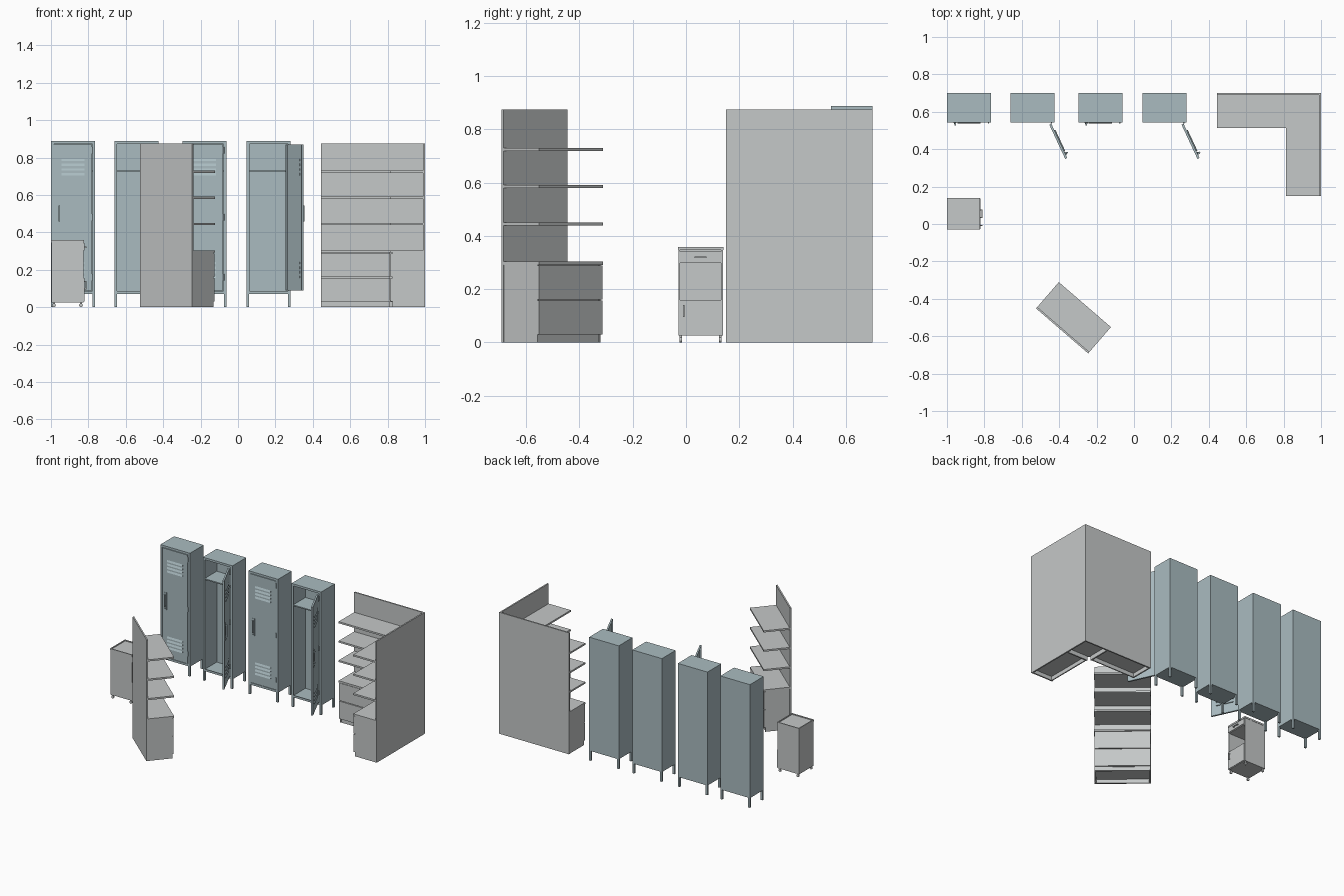
import bpy, bmesh, math
from mathutils import Matrix, Vector

if "Cube" in bpy.data.objects:
    bpy.data.objects.remove(bpy.data.objects["Cube"])


def material(name, rgb):
    m = bpy.data.materials.new(name)
    m.diffuse_color = (*rgb, 1)
    m.use_nodes = True
    m.node_tree.nodes["Principled BSDF"].inputs["Base Color"].default_value = m.diffuse_color
    return m


BLUE = material("blue grey steel", (0.40, 0.50, 0.53))
GREY = material("light grey board", (0.56, 0.58, 0.58))


def place(x, y, deg=0, z=0):
    return Matrix.Translation((x, y, z)) @ Matrix.Rotation(math.radians(deg), 4, 'Z')


def part(name, boxes, mat, mtx, wedge=False):
    """One object from boxes (x0, x1, y0, y1, z0, z1); wedge slopes the upper front back."""
    bm = bmesh.new()
    for x0, x1, y0, y1, z0, z1 in boxes:
        for v in bmesh.ops.create_cube(bm, size=1)['verts']:
            front, top = v.co.y < 0, v.co.z > 0
            v.co = Vector((x0 if v.co.x < 0 else x1, y0 if front else y1, z1 if top else z0))
            if wedge and front and top:
                v.co.y = y1 - 0.001
    me = bpy.data.meshes.new(name)
    bm.to_mesh(me)
    bm.free()
    me.materials.append(mat)
    ob = bpy.data.objects.new(name, me)
    ob.matrix_world = mtx
    bpy.context.collection.objects.link(ob)
    return ob


def cylinders(name, items, mat, mtx, axis='Z'):
    """Short cylinders at (x, y, z) with radius and length."""
    bm = bmesh.new()
    for x, y, z, r, h in items:
        m = Matrix.Translation((x, y, z))
        if axis != 'Z':
            m = m @ Matrix.Rotation(math.pi / 2, 4, axis)
        bmesh.ops.create_cone(bm, cap_ends=True, segments=14, radius1=r, radius2=r, depth=h, matrix=m)
    for f in bm.faces:
        f.smooth = len(f.verts) == 4
    for e in bm.edges:
        e.smooth = e.calc_face_angle(0) < 0.7
    me = bpy.data.meshes.new(name)
    bm.to_mesh(me)
    bm.free()
    me.materials.append(mat)
    ob = bpy.data.objects.new(name, me)
    ob.matrix_world = mtx
    bpy.context.collection.objects.link(ob)


def pull(name, mat, mtx, x, y, z, length, vertical, out=0.012, t=0.003):
    """Bar handle standing off a front face at y."""
    h = length / 2
    if vertical:
        b = [(x - t, x + t, y - out, y - out + 2 * t, z - h, z + h)]
        b += [(x - t, x + t, y - out + t, y, z + s * (h - t) - t, z + s * (h - t) + t) for s in (-1, 1)]
    else:
        b = [(x - h, x + h, y - out, y - out + 2 * t, z - t, z + t)]
        b += [(x + s * (h - t) - t, x + s * (h - t) + t, y - out + t, y, z - t, z + t) for s in (-1, 1)]
    part(name, b, mat, mtx)


# ---------------------------------------------------------------- lockers
def locker(x, opened):
    W, D, Z0, Z1, t, f = 0.236, 0.156, 0.07, 0.888, 0.005, 0.015
    m = place(x, 0.544)
    # carcass: sides, back, top, bottom, front frame
    part("locker_body", [
        (0, t, 0, D, Z0, Z1), (W - t, W, 0, D, Z0, Z1), (t, W - t, D - t, D, Z0, Z1),
        (t, W - t, 0, D - t, Z1 - t, Z1), (t, W - t, 0, D - t, Z0, Z0 + t),
        (t, f, 0, t, Z0 + t, Z1 - t), (W - f, W - t, 0, t, Z0 + t, Z1 - t),
        (f, W - f, 0, t, Z1 - f, Z1 - t), (f, W - f, 0, t, Z0 + t, Z0 + f)], BLUE, m)
    part("locker_shelf", [(t, W - t, 0.012, D - t, 0.722, 0.73)], BLUE, m)
    part("locker_legs", [(a, a + 0.014, b, b + 0.014, 0, Z0)
                         for a in (0, W - 0.014) for b in (0, D - 0.014)], BLUE, m)
    # door hangs from its right edge; local x runs 0 (hinge) to -w
    w = W - 2 * f - 0.004
    d = place(x + W - f - 0.002, 0.544 - (0.008 if opened else 0.001), 115 if opened else 0)
    z0, z1 = 0.088, 0.87
    part("locker_door", [(-w, 0, 0, 0.003, z0, z1),
                         (-w, -w + 0.004, 0.003, 0.012, z0, z1), (-0.004, 0, 0.003, 0.012, z0, z1),
                         (-w, 0, 0.003, 0.012, z0, z0 + 0.004), (-w, 0, 0.003, 0.012, z1 - 0.004, z1)], BLUE, d)
    rows = [b + 0.025 * i for b in (0.155, 0.705) for i in range(4)]
    c = -w / 2
    part("door_louvres", [(c - 0.062, c + 0.062, -0.006, 0.001, z, z + 0.012) for z in rows], BLUE, d, True)
    part("louvre_inner_lips", [(c - 0.062, c + 0.062, 0.002, 0.006, z, z + 0.012) for z in rows], BLUE, d)
    # handle with back plate and lock
    hx = -w + 0.026
    part("handle_plate", [(hx - 0.009, hx + 0.009, -0.003, 0, 0.43, 0.555)], BLUE, d)
    pull("locker_handle", BLUE, d, hx, -0.002, 0.5, 0.085, True, 0.014, 0.004)
    cylinders("lock_barrel", [(hx, -0.005, 0.443, 0.006, 0.008)], BLUE, d, 'X')
    cylinders("door_hinges", [(0.003, -0.002, z, 0.004, 0.035) for z in (0.16, 0.48, 0.84)], BLUE, d)


for i, x in enumerate((-1.0, -0.661, -0.298, 0.046)):
    locker(x, i % 2 == 1)


# ---------------------------------------------------------------- shelf units
DEPTH, HEIGHT = 0.186, 0.875


def shelf_unit(name, m, length, cab, start=0.0):
    """Local: back at y=0, front at y=-DEPTH; cab is the length of the drawer front."""
    t, D = 0.01, DEPTH
    part(name + "_back_panel", [(start, length, -t, 0, 0, HEIGHT)], GREY, m)
    part(name + "_shelves", [(0, length, -D, -t, z, z + 0.012) for z in (0.718, 0.579, 0.439)], GREY, m)
    part(name + "_cabinet_top", [(0, length, -D, -t, 0.291, 0.304)], GREY, m)
    part(name + "_cabinet", [
        (0.002, 0.012, -D + 0.011, -t, 0, 0.291), (cab - 0.012, cab - 0.002, -D + 0.011, -t, 0, 0.291),
        (0.012, cab - 0.012, -D + 0.012, -t, 0.028, 0.036),
        (0.012, cab - 0.012, -D + 0.014, -D + 0.022, 0, 0.291)], GREY, m)
    part(name + "_drawer_fronts", [(0.002, cab - 0.002, -D + 0.002, -D + 0.011, a, b)
                                   for a, b in ((0.03, 0.157), (0.162, 0.288))], GREY, m)


shelf_unit("angled_unit", place(-0.245, -0.692, 139.2), 0.368, 0.368)
shelf_unit("corner_back_arm", place(0.443, 0.70), 0.557, 0.371)
shelf_unit("corner_side_arm", place(1.0, 0.514, -90), 0.364, 0.364, -0.176)
# floor of the corner cabinet between both arms
part("corner_floor", [(0.814, 0.99, 0.514, 0.69, 0.028, 0.036)], GREY, place(0, 0))


# ---------------------------------------------------------------- bedside cabinet
m = place(-0.912, 0.055, 90)
w, d, t = 0.083, 0.086, 0.006
part("bedside_body", [
    (-w, -w + t, -d, d, 0.026, 0.346), (w - t, w, -d, d, 0.026, 0.346), (-w + t, w - t, d - t, d, 0.026, 0.346),
    (-w + t, w - t, -d, d - t, 0.026, 0.032), (-w + t, w - t, -d, d - t, 0.154, 0.160),
    (-w + t, w - t, -d, d - t, 0.299, 0.305)], GREY, m)
part("bedside_top", [(-w - 0.002, w + 0.002, -d - 0.002, d + 0.002, 0.346, 0.352)], GREY, m)
r = 0.005
part("bedside_top_rim", [
    (-w - 0.002, -w + r, -d - 0.002, d + 0.002, 0.352, 0.358), (w - r, w + 0.002, -d - 0.002, d + 0.002, 0.352, 0.358),
    (-w + r, w - r, -d - 0.002, -d + r, 0.352, 0.358), (-w + r, w - r, d - r, d + 0.002, 0.352, 0.358)], GREY, m)
part("bedside_drawer_front", [(-w + 0.002, w - 0.002, -d - 0.004, -d + 0.004, 0.304, 0.342)], GREY, m)
part("bedside_door", [(-w + 0.002, w - 0.002, -d - 0.004, -d + 0.004, 0.030, 0.157)], GREY, m)
pull("drawer_handle", GREY, m, 0, -d - 0.004, 0.32, 0.045, False)
pull("bedside_door_handle", GREY, m, -0.064, -d - 0.004, 0.118, 0.045, True)
corners = [(a, b) for a in (-w + 0.009, w - 0.009) for b in (-d + 0.014, d - 0.014)]
cylinders("caster_wheels", [(a, b, 0.01, 0.01, 0.009) for a, b in corners], GREY, m, 'Y')
cylinders("caster_stems", [(a, b, 0.021, 0.005, 0.014) for a, b in corners], GREY, m)
